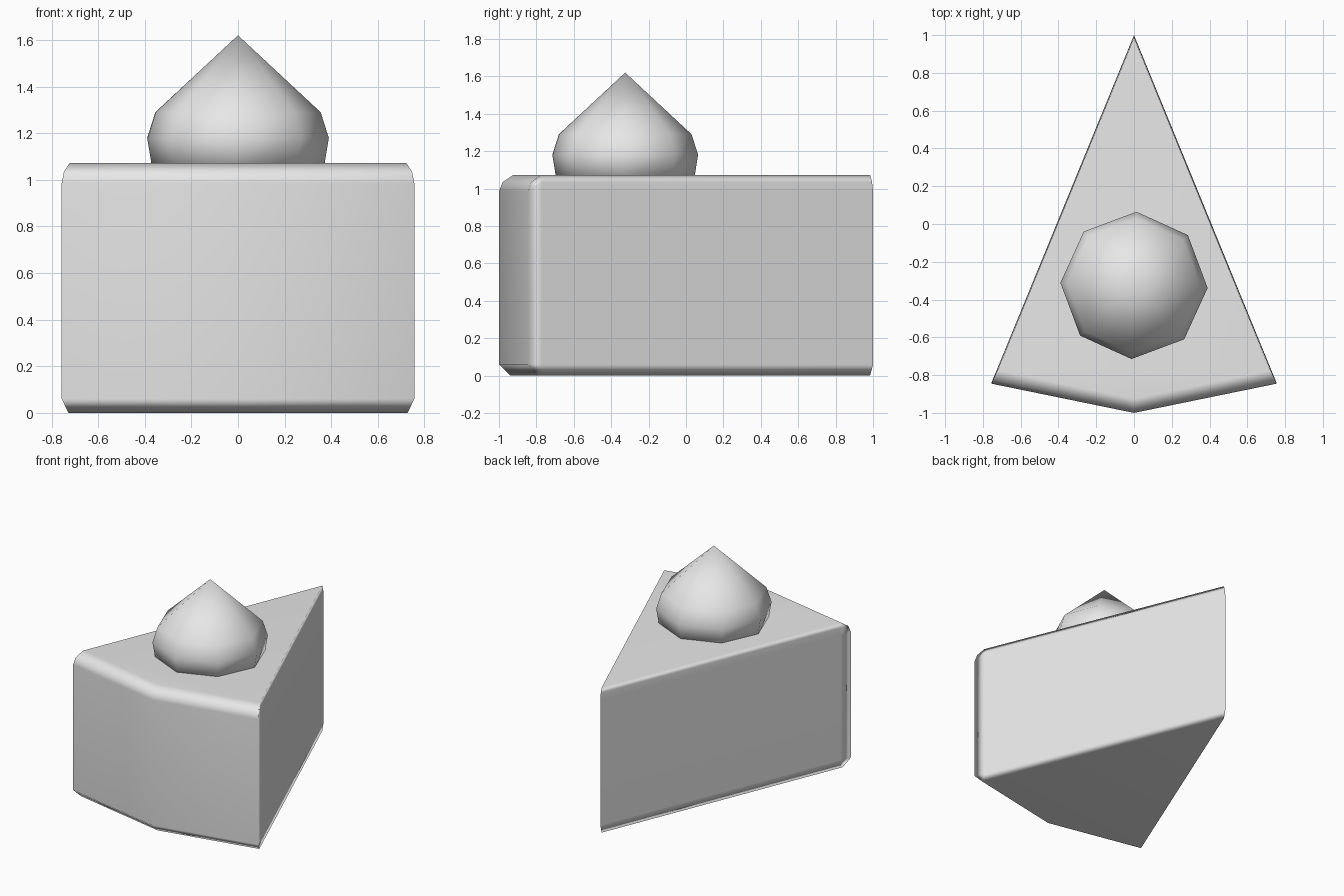
import bpy, bmesh, math

cube = bpy.data.objects.get("Cube")
if cube:
    bpy.data.objects.remove(cube, do_unlink=True)

grey = bpy.data.materials.new("plain_grey")
grey.use_nodes = True
grey.diffuse_color = (0.8, 0.8, 0.8, 1)
grey.node_tree.nodes["Principled BSDF"].inputs["Base Color"].default_value = (0.8, 0.8, 0.8, 1)

SIDE = 0.41     # half width gained per unit away from the tip
BOW = 0.205     # backward slope of each half of the outer crust
STRIP = -0.77   # y of the narrow strip beside each outer corner


def slice_outline(z, front_inset, side_inset):
    """Wedge outline at one height, starting at the tip."""
    tip = 1 - side_inset / math.sin(math.atan(SIDE))
    corner_x = SIDE * (tip + 1 - front_inset) / (1 + SIDE * BOW)
    corner_y = -1 + front_inset + BOW * corner_x
    strip_x = SIDE * (tip - STRIP)
    return [(0, tip, z), (-strip_x, STRIP, z), (-corner_x, corner_y, z),
            (0, -1 + front_inset, z), (corner_x, corner_y, z), (strip_x, STRIP, z)]


def dollop_outline(z, radius):
    """Eight-sided ring of the cream, slightly turned."""
    angles = [math.radians(88 + 45 * i) for i in range(8)]
    return [(radius * math.cos(a), -0.325 + radius * math.sin(a), z) for a in angles]


def loft(name, outlines, apex=None, sharp_seam=False):
    """Skin a stack of outlines, closed below and by a cap or apex above."""
    bm = bmesh.new()
    rings = [[bm.verts.new(p) for p in o] for o in outlines]
    n = len(rings[0])
    bm.faces.new(rings[0][::-1])
    for low, high in zip(rings, rings[1:]):
        for i in range(n):
            j = (i + 1) % n
            bm.faces.new((low[i], low[j], high[j], high[i]))
    if apex:
        top = bm.verts.new(apex)
        for i in range(n):
            bm.faces.new((rings[-1][i], rings[-1][(i + 1) % n], top))
    else:
        bm.faces.new(rings[-1])
    for f in bm.faces:
        f.smooth = True
    if sharp_seam:
        for low, high in zip(rings, rings[1:]):
            bm.edges.get((low[0], high[0])).smooth = False
    bmesh.ops.recalc_face_normals(bm, faces=bm.faces[:])
    mesh = bpy.data.meshes.new(name)
    bm.to_mesh(mesh)
    bm.free()
    mesh.materials.append(grey)
    obj = bpy.data.objects.new(name, mesh)
    bpy.context.collection.objects.link(obj)
    return obj


# Cake wedge with softened top and bottom rims
cake = loft("cake_slice", [
    slice_outline(0, 0.06, 0.006),
    slice_outline(0.06, 0, 0),
    slice_outline(0.985, 0, 0),
    slice_outline(1.035, 0.02, 0.002),
    slice_outline(1.072, 0.075, 0.006)], sharp_seam=True)
weighted = cake.modifiers.new("even_shading", 'WEIGHTED_NORMAL')
weighted.keep_sharp = True

# Pointed dollop of cream sunk a little into the top
loft("cream_dollop", [
    dollop_outline(1.04, 0.367),
    dollop_outline(1.18, 0.39),
    dollop_outline(1.29, 0.355)], apex=(0, -0.325, 1.62))
